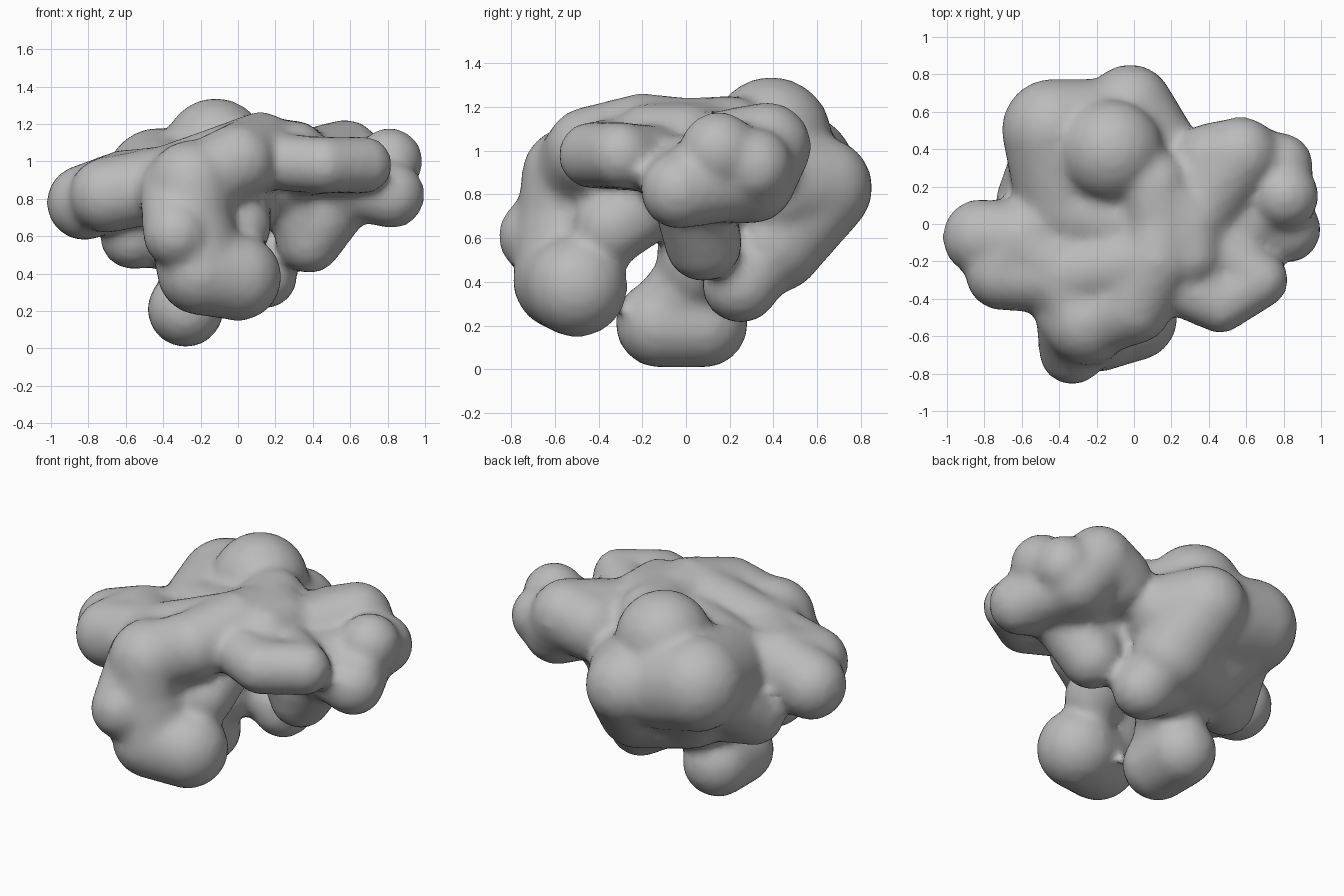
import bpy, bmesh
from mathutils import Vector, Matrix

old = bpy.data.objects.get("Cube")
if old:
    bpy.data.objects.remove(old)

grey = bpy.data.materials.new("plain_grey")
grey.use_nodes = True
tone = (0.5, 0.5, 0.5, 1)
grey.diffuse_color = tone
grey.node_tree.nodes["Principled BSDF"].inputs["Base Color"].default_value = tone

bm = bmesh.new()

# Lobe thicknesses
thin, slim, medium, thick, fat = 0.155, 0.18, 0.205, 0.235, 0.28


def lobe(radius, *path):
    """Sweep a ball of one radius along a path of joints."""
    centres = [path[0]]
    for start, end in zip(path, path[1:]):
        steps = max(1, int((end - start).length / 0.06))
        centres += [start.lerp(end, (i + 1) / steps) for i in range(steps)]
    for centre in centres:
        bmesh.ops.create_icosphere(bm, subdivisions=3, radius=radius,
                                   matrix=Matrix.Translation(centre))


def joint(x, y, z):
    return Vector((x, y, z))


# Core mass
core_left = joint(-.35, .1, .82)
core_middle = joint(0, 0, .88)
core_right = joint(.3, 0, .95)
belly = joint(-.2, .1, .5)
lobe(fat, core_left, core_middle)
lobe(thick, core_middle, core_right)
lobe(thick, core_left, belly)

# Left side lobe and the shoulder that joins it to the arm
left_tip = joint(-.82, -.07, .78)
left_front = joint(-.7, -.26, .82)
left_root = joint(-.6, -.08, .86)
shoulder = joint(-.38, -.28, .88)
lobe(slim, left_tip, left_front)
lobe(medium, left_tip, left_root, core_left)
lobe(medium, left_front, shoulder, core_middle)
lobe(medium, left_front, left_root, shoulder, core_left)

# Back mass with its rear tip and low left lobe
back_left = joint(-.43, .5, .9)
back_middle = joint(-.2, .5, .85)
back_right = joint(.1, .42, .82)
rear_tip = joint(-.02, .62, .83)
low_left = joint(-.56, .13, .6)
underside = joint(-.25, .3, .62)
lobe(fat, back_left, back_middle, core_left, back_left)
lobe(thick, back_middle, rear_tip, back_right, core_middle)
lobe(slim, low_left, back_left)
lobe(slim, low_left, underside)
lobe(thick, back_left, underside, back_middle)

# Tail sloping down under the back
tail_bend = joint(.05, .4, .58)
tail_tip = joint(.14, .25, .39)
lobe(thick, rear_tip, tail_bend, underside)
lobe(slim, tail_bend, tail_tip)
lobe(slim, tail_tip, underside)

# Crown knob
crown = joint(-.12, .39, 1.06)
lobe(fat, crown)

# Top ridge
ridge_front = joint(.12, -.2, 1.06)
ridge_side = joint(.3, 0, 1.04)
ridge_back = joint(.1, .2, 1.05)
lobe(medium, ridge_front, joint(.15, 0, 1.04), ridge_back)
lobe(slim, ridge_front, ridge_side, ridge_back)
lobe(slim, ridge_side, joint(.3, -.16, 1.04))

# Front arm curling down into a foot
arm_top = joint(0, -.44, 1)
elbow = joint(-.25, -.52, .88)
wrist = joint(-.26, -.54, .7)
heel = joint(-.2, -.56, .41)
toe = joint(0, -.5, .38)
lobe(medium, ridge_front, arm_top, elbow, shoulder, ridge_front)
lobe(thick, elbow, wrist, heel, toe)
lobe(slim, joint(-.33, -.68, .61), joint(-.35, -.48, .85))

# Bottom foot
sole_front = joint(-.28, -.12, .21)
sole_back = joint(-.28, .08, .21)
lobe(medium, sole_front, sole_back)
lobe(slim, sole_front, belly)

# Inner ball
lobe(slim, joint(0, -.34, .65), core_middle)

# Front right bar
bar_root = joint(.15, -.3, 1)
bar_bend = joint(.46, -.43, .98)
bar_end = joint(.67, -.3, .98)
lobe(thin, arm_top, bar_root, bar_bend, bar_end, core_right, bar_bend)

# Right shelf
shelf_inner = joint(.6, 0, .87)
shelf_tip = joint(.82, -.03, .82)
shelf_back = joint(.68, .3, .87)
lobe(slim, core_right, shelf_inner, shelf_tip)
lobe(medium, shelf_inner, shelf_back, core_right)
lobe(slim, shelf_tip, shelf_back)

# Right cluster knobs
outer_knob = joint(.81, .15, 1)
rear_knob = joint(.78, .31, .93)
upper_knob = joint(.57, .37, 1.02)
inner_knob = joint(.42, .34, .97)
lobe(slim, outer_knob)
lobe(slim, rear_knob)
lobe(medium, shelf_back, upper_knob, inner_knob, core_right, upper_knob)

# Hanging right lobe
hanging_tip = joint(.38, .08, .58)
lobe(slim, hanging_tip, shelf_inner)
lobe(slim, hanging_tip, core_right)

mesh = bpy.data.meshes.new("lumpy_body")
bm.to_mesh(mesh)
bm.free()
body = bpy.data.objects.new("lumpy_body", mesh)
bpy.context.collection.objects.link(body)
mesh.materials.append(grey)

# Fuse the lobes into one skin and soften the joints
fuse = body.modifiers.new("fuse", 'REMESH')
fuse.mode = 'VOXEL'
fuse.voxel_size = 0.03
fuse.use_smooth_shade = True
soft = body.modifiers.new("soften", 'SMOOTH')
soft.factor = 0.5
soft.iterations = 6
